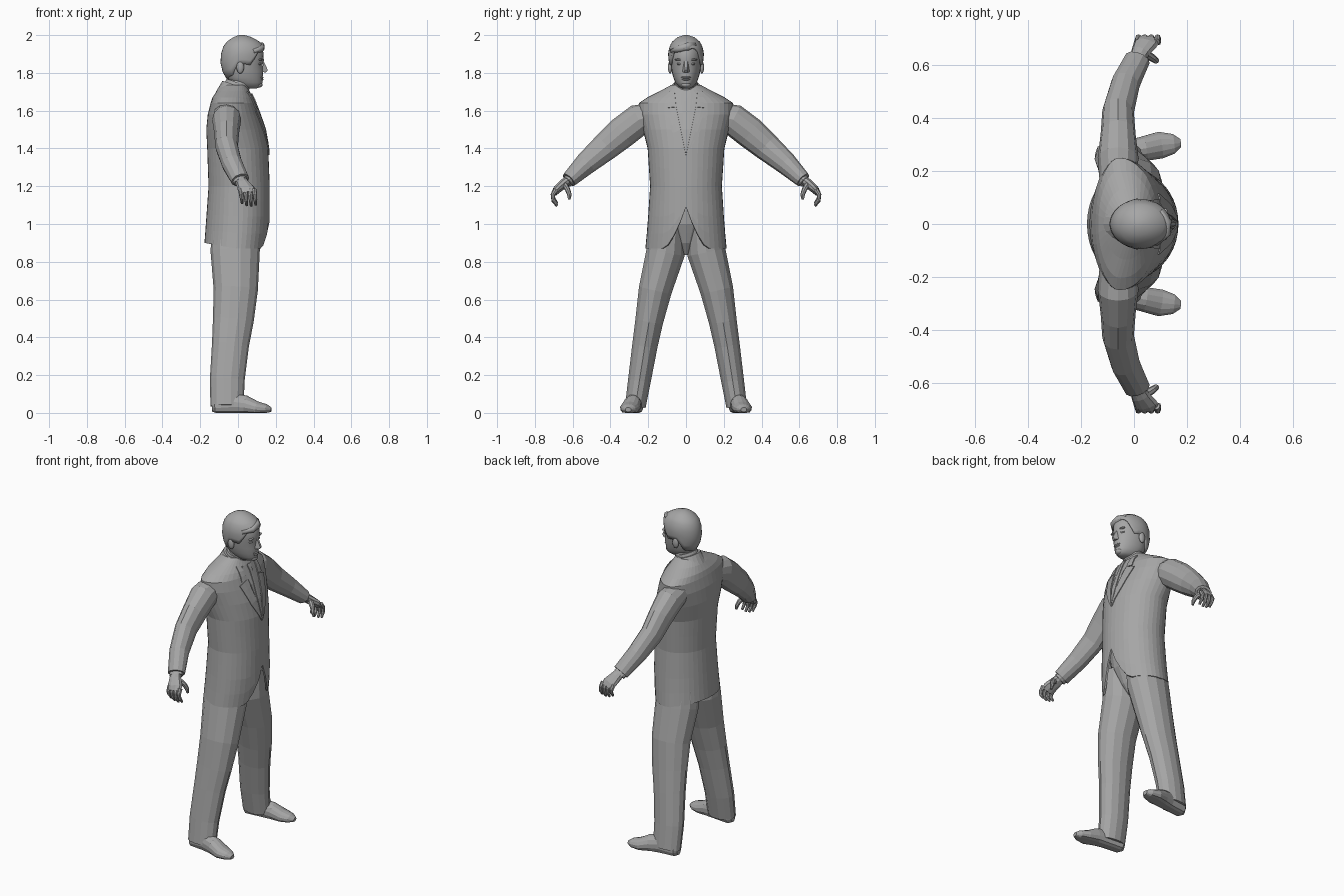
import bpy, bmesh, math
from mathutils import Vector
from mathutils.bvhtree import BVHTree

grey = bpy.data.materials.new("dark_grey")
grey.diffuse_color = (.38, .38, .38, 1)


def lerp_table(table, t):
    for a, b in zip(table, table[1:]):
        if t <= b[0]:
            k = max(0, (t - a[0]) / (b[0] - a[0]))
            return [p + (q - p) * k for p, q in zip(a[1:], b[1:])]
    return list(table[-1][1:])


def make(name, bm, mirror=False, smooth=False):
    bmesh.ops.recalc_face_normals(bm, faces=bm.faces)
    me = bpy.data.meshes.new(name)
    bm.to_mesh(me)
    bm.free()
    me.materials.append(grey)
    ob = bpy.data.objects.new(name, me)
    bpy.context.collection.objects.link(ob)
    for p in me.polygons:
        p.use_smooth = smooth
    if mirror:
        m = ob.modifiers.new("mirror", 'MIRROR')
        m.use_axis = (False, True, False)
        m.use_mirror_merge = False
    return ob


def skin(rings, cap0=True, cap1=True):
    bm = bmesh.new()
    vs = [[bm.verts.new(p) for p in r] for r in rings]
    n = len(vs[0])
    for a, b in zip(vs, vs[1:]):
        for i in range(n):
            j = (i + 1) % n
            bm.faces.new((a[i], a[j], b[j], b[i]))
    if cap0:
        bm.faces.new(vs[0])
    if cap1:
        bm.faces.new(vs[-1])
    return bm


def tube(name, secs, n=12, ref=(1, 0, 0), mirror=False, floor=False, smooth=False):
    """Sections are (x, y, z, radius along ref, radius across)."""
    pts = [Vector(s[:3]) for s in secs]
    rings = []
    for i, s in enumerate(secs):
        d = (pts[min(i + 1, len(pts) - 1)] - pts[max(i - 1, 0)]).normalized()
        u = Vector(ref)
        u = (u - d * u.dot(d)).normalized()
        v = d.cross(u)
        ring = [pts[i] + u * s[3] * math.cos(2 * math.pi * k / n) + v * s[4] * math.sin(2 * math.pi * k / n)
                for k in range(n)]
        if floor:
            for p in ring:
                p.z = max(p.z, 0)
        rings.append(ring)
    return make(name, skin(rings), mirror, smooth)


def body(name, prof, rows, n, hem=None, pin=0, lip=None, smooth=False):
    """Horizontal rings from a profile of (z, back x, front x, half width, centre x)."""
    z0 = prof[0][0]
    rings = []
    for ri, zr in enumerate(([rows[0]] if lip else []) + rows):
        ring = []
        for k in range(n):
            a = 2 * math.pi * k / n
            z = zr
            if hem and zr < pin:
                h = hem(a)
                z = h + (zr - z0) / (pin - z0) * (pin - h)
            xb, xf, ry, cx = lerp_table(prof, z)
            s = lip if lip and ri == 0 else 1
            c = math.cos(a)
            ring.append((cx + s * c * (xf - cx if c > 0 else cx - xb), s * ry * math.sin(a), z))
        rings.append(ring)
    return make(name, skin(rings, cap0=lip is None), smooth=smooth)


def blob(name, c, r, mirror=False, seg=12):
    bm = bmesh.new()
    bmesh.ops.create_uvsphere(bm, u_segments=seg, v_segments=8, radius=1)
    for v in bm.verts:
        v.co = Vector(c) + Vector(v.co[i] * r[i] for i in range(3))
    return make(name, bm, mirror, True)


# Jacket with cutaway front hem
jacket_prof = [(.87, -.18, .15, .215, -.01), (1.0, -.17, .168, .203, 0), (1.2, -.156, .168, .19, 0),
               (1.4, -.163, .16, .203, -.01), (1.5, -.168, .142, .228, -.04), (1.58, -.16, .115, .25, -.055),
               (1.64, -.145, .092, .25, -.055), (1.67, -.135, .08, .205, -.05), (1.705, -.112, .06, .135, -.03),
               (1.735, -.085, .045, .08, -.015)]


def jacket_hem(a):
    y = abs(.2 * math.sin(a))
    if math.cos(a) > 0:
        return .87 + .22 * max(0, 1 - y / .11) ** 1.4
    return .87 + .03 * -math.cos(a)


jacket = body("jacket", jacket_prof, [.87, .95, 1.04, 1.12, 1.2, 1.3, 1.4, 1.5, 1.58, 1.64, 1.67, 1.705, 1.735],
              40, jacket_hem, 1.12, .94)

# Shirt front, tie and lapels laid over the chest
jm = jacket.data
tree = BVHTree.FromPolygons([v.co for v in jm.vertices], [p.vertices[:] for p in jm.polygons])


def panel(name, left, right, off, mirror=False):
    bm = bmesh.new()
    grid = []
    m = (len(left) - 1) * 3
    for i in range(m + 1):
        k = min(i // 3, len(left) - 2)
        f = i / 3 - k
        a = Vector(left[k]).lerp(Vector(left[k + 1]), f)
        b = Vector(right[k]).lerp(Vector(right[k + 1]), f)
        row = []
        for j in range(5):
            p = a.lerp(b, j / 4)
            hit = tree.ray_cast(Vector((1, p.x, p.y)), Vector((-1, 0, 0)))[0]
            row.append(bm.verts.new(((hit.x if hit else .04) + off, p.x, p.y)))
        grid.append(row)
    for a, b in zip(grid, grid[1:]):
        for j in range(4):
            bm.faces.new((a[j], a[j + 1], b[j + 1], b[j]))
    ob = make(name, bm, mirror)
    s = ob.modifiers.new("thickness", 'SOLIDIFY')
    s.thickness, s.offset = .005, 0
    return ob


panel("shirt_front", [(-.003, 1.38), (-.055, 1.69)], [(.003, 1.38), (.055, 1.69)], .001)
panel("tie", [(-.004, 1.39), (-.018, 1.5), (-.011, 1.65), (-.016, 1.69)],
      [(.004, 1.39), (.018, 1.5), (.011, 1.65), (.016, 1.69)], .004)
panel("lapel", [(.001, 1.365), (.028, 1.5), (.052, 1.62)], [(.004, 1.365), (.07, 1.48), (.115, 1.6)], .004, True)
panel("collar_leaf", [(.052, 1.62), (.06, 1.695)], [(.095, 1.615), (.088, 1.7)], .004, True)

# Collars and neck
tube("jacket_collar", [(-.032, 0, 1.675, .088, .092), (-.012, 0, 1.735, .074, .074)], 20)
tube("shirt_collar", [(-.02, 0, 1.69, .07, .07), (0, 0, 1.748, .064, .063)], 20)
tube("neck", [(-.02, 0, 1.66, .06, .058), (.0, 0, 1.72, .058, .056), (.025, 0, 1.79, .065, .058)], 16, smooth=True)

# Trousers
body("hips", [(.835, -.06, .03, .012, -.01), (.9, -.11, .075, .06, -.01), (1.0, -.14, .115, .13, 0),
              (1.15, -.13, .13, .17, 0)], [.835, .9, .95, 1.0, 1.15], 20)
tube("trouser_leg", [(-.01, .09, 1.02, .13, .09), (-.015, .108, .85, .13, .105), (-.012, .163, .65, .117, .09),
                     (-.025, .194, .49, .108, .076), (-.04, .217, .36, .098, .069),
                     (-.057, .246, .175, .092, .062), (-.058, .268, .035, .088, .056)], 14, mirror=True)

# Shoes
tube("shoe", [(-.137, .265, .035, .028, .02), (-.12, .265, .035, .045, .04), (-.02, .275, .045, .06, .042),
              (.04, .285, .04, .052, .048), (.1, .298, .025, .036, .052), (.15, .303, .02, .026, .038),
              (.176, .306, .017, .012, .016)], 14, (0, 0, 1), True, True)

# Sleeves and shirt cuffs
tube("sleeve", [(-.06, .16, 1.58, .07, .065), (-.06, .25, 1.552, .077, .084), (-.06, .34, 1.483, .066, .084),
                (-.06, .425, 1.41, .06, .075), (-.032, .53, 1.32, .055, .06), (.012, .62, 1.233, .05, .042)],
     12, mirror=True)
tube("shirt_cuff", [(.0, .6, 1.25, .04, .03), (.017, .63, 1.222, .04, .03)], 12, mirror=True)

# Hands
tube("palm", [(.012, .622, 1.235, .03, .024), (.025, .65, 1.212, .036, .026), (.045, .683, 1.182, .046, .022),
              (.05, .698, 1.162, .045, .016)], 10, mirror=True)
for i, name in enumerate(("little", "ring", "middle", "index")):
    x, drop = .014 + i * .024, (.014, .003, 0, .006)[i]
    tube(name + "_finger", [(x, .688, 1.182, .012, .014), (x + .003, .705, 1.155, .012, .012),
                            (x + .006, .702, 1.122 + drop, .01, .01), (x + .008, .682, 1.095 + drop, .007, .007)],
         8, mirror=True)
tube("thumb", [(.04, .645, 1.212, .018, .016), (.07, .627, 1.183, .015, .014), (.083, .617, 1.155, .012, .012),
               (.088, .618, 1.13, .007, .007)], 8, mirror=True)

# Head
head_prof = [(1.718, .03, .10, .02, .06), (1.728, .0, .122, .04, .05), (1.75, -.04, .13, .057, .03),
             (1.775, -.055, .13, .067, .02), (1.81, -.065, .134, .076, .02), (1.845, -.075, .13, .08, .02),
             (1.865, -.08, .137, .082, .02), (1.92, -.08, .133, .083, .02), (1.96, -.06, .11, .07, .02),
             (1.985, -.02, .06, .03, .02)]
body("head", head_prof, [r[0] for r in head_prof], 24, smooth=True)

# Hair with a hairline that drops towards the nape
hair_prof = [(1.76, -.055, .10, .066, .02), (1.8, -.08, .13, .083, .02), (1.85, -.093, .14, .09, .02),
             (1.9, -.09, .146, .095, .02), (1.94, -.078, .138, .088, .02), (1.97, -.055, .11, .07, .02),
             (1.99, -.022, .07, .042, .02), (2.0, .005, .035, .012, .02)]
hairline = [(0, 1.925), (25, 1.93), (42, 1.92), (58, 1.87), (70, 1.835), (82, 1.85), (105, 1.845),
            (120, 1.79), (180, 1.765)]


def hair_hem(a):
    d = math.degrees(a)
    return lerp_table(hairline, min(d, 360 - d))[0]


body("hair", hair_prof, [1.76, 1.8, 1.85, 1.9, 1.94, 1.965, 1.98, 1.99, 2.0], 32, hair_hem, 1.965, .9, True)
tube("fringe", [(.08, -.075, 1.915, .012, .012), (.124, -.035, 1.928, .016, .018), (.126, .01, 1.94, .016, .022),
                (.1, .05, 1.95, .008, .012)], 10, smooth=True)

# Face features
bm = bmesh.new()
for p in [(.134, .008, 1.866), (.134, -.008, 1.866), (.158, .006, 1.815), (.158, -.006, 1.815), (.128, .02, 1.805),
          (.128, -.02, 1.805), (.148, .009, 1.802), (.148, -.009, 1.802)]:
    bm.verts.new(p)
bmesh.ops.convex_hull(bm, input=bm.verts)
make("nose", bm)
blob("eye", (.111, .033, 1.848), (.013, .016, .007), True)
blob("brow", (.118, .034, 1.87), (.012, .026, .006), True)
blob("upper_lip", (.125, 0, 1.776), (.011, .026, .006))
blob("lower_lip", (.124, 0, 1.765), (.011, .021, .006))
blob("chin", (.11, 0, 1.738), (.02, .026, .016))
blob("ear", (.012, .084, 1.83), (.02, .012, .034), True)
